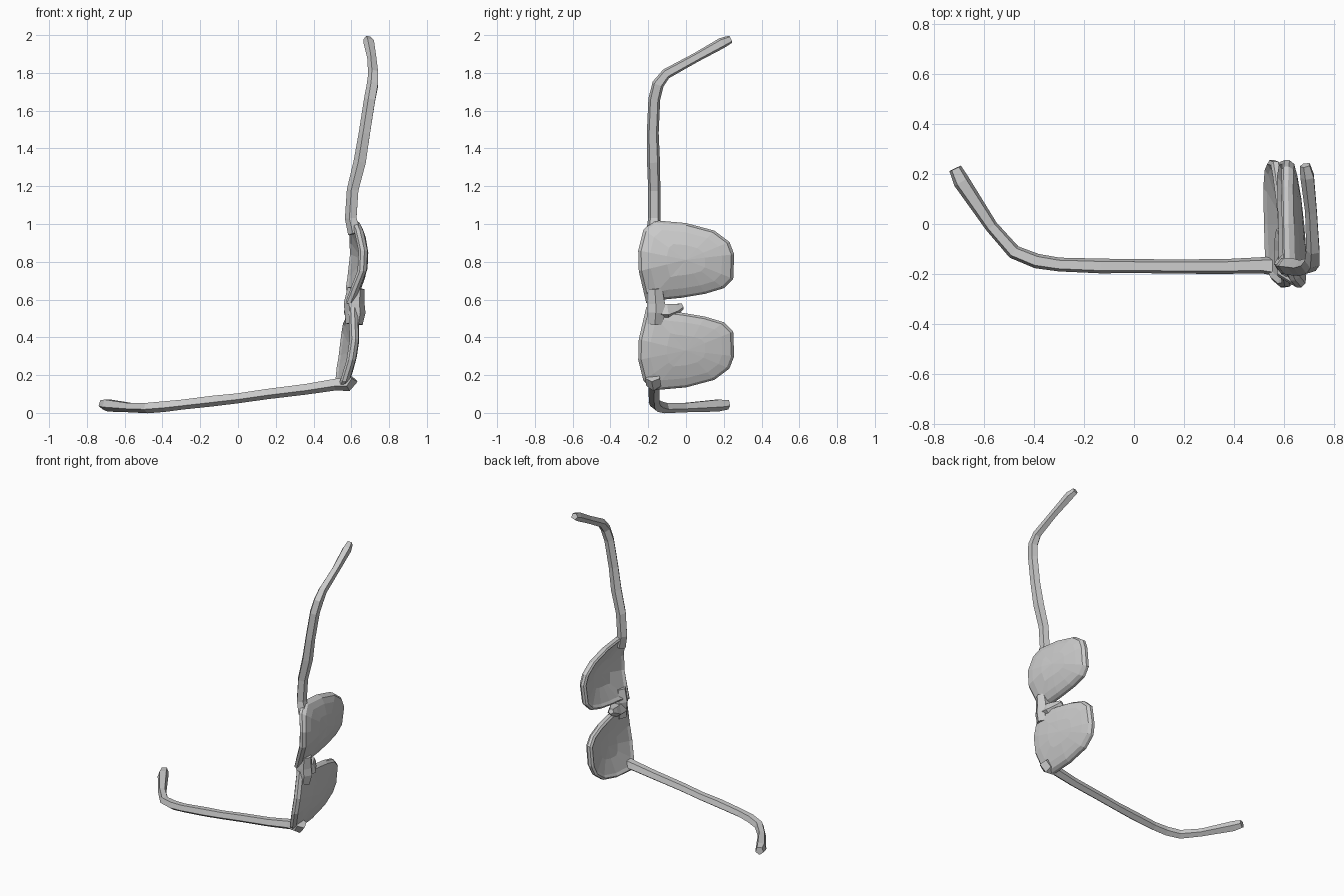
import bpy, bmesh, math
from mathutils import Vector

def finish(bm, name):
    bmesh.ops.recalc_face_normals(bm, faces=bm.faces)
    me = bpy.data.meshes.new(name)
    bm.to_mesh(me)
    bm.free()
    ob = bpy.data.objects.new(name, me)
    bpy.context.collection.objects.link(ob)
    return ob

def bridge_rings(bm, a, b):
    n = len(a)
    for i in range(n):
        bm.faces.new((a[i], a[(i + 1) % n], b[(i + 1) % n], b[i]))

def tube(name, path, sides=5, ref=(0, 1, 0)):
    """Low-poly bar through (x, y, z, radius) points."""
    bm = bmesh.new()
    pts = [Vector(p[:3]) for p in path]
    rings = []
    for i, p in enumerate(pts):
        t = (pts[min(i + 1, len(pts) - 1)] - pts[max(i - 1, 0)]).normalized()
        u = Vector(ref) - t * t.dot(Vector(ref))
        u.normalize()
        w = t.cross(u)
        ring = []
        for k in range(sides):
            a = 2 * math.pi * (k + 0.5) / sides
            ring.append(bm.verts.new(p + path[i][3] * (u * math.cos(a) + w * math.sin(a))))
        rings.append(ring)
    for a, b in zip(rings, rings[1:]):
        bridge_rings(bm, a, b)
    bm.faces.new(rings[0])
    bm.faces.new(rings[-1])
    return finish(bm, name)

# lens outline (y, distance from the bridge centre), shared by both lenses
OUTLINE = [(-0.21, 0.01), (-0.12, 0.03), (-0.02, 0.04), (0.10, 0.06), (0.20, 0.09),
           (0.25, 0.14), (0.255, 0.27), (0.23, 0.335), (0.15, 0.395), (0.0, 0.435),
           (-0.17, 0.45), (-0.225, 0.40), (-0.253, 0.29), (-0.25, 0.18)]

def lens(name, zc, side, x0, tilt, bulge):
    """Curved shell cupped toward -x, with a slightly chamfered rim."""
    bm = bmesh.new()
    cy, cz = 0.0, zc + side * 0.24
    def mid(y, z):
        v = (z - cz) / 0.21
        return x0 + tilt * v - bulge * v * v - 0.05 * ((y + 0.26) / 0.52) ** 2
    def ring(s, dx):
        out = []
        for y, d in OUTLINE:
            yy, zz = cy + (y - cy) * s, cz + (zc + side * d - cz) * s
            out.append(bm.verts.new((mid(yy, zz) + dx, yy, zz)))
        return out
    front = [ring(s, dx) for s, dx in ((0.4, 0.028), (0.75, 0.026), (0.94, 0.022), (1.0, 0.006))]
    back = [ring(s, dx) for s, dx in ((1.0, -0.014), (0.94, -0.026), (0.86, -0.018), (0.4, -0.008))]
    rings = front + back
    for a, b in zip(rings, rings[1:]):
        bridge_rings(bm, a, b)
    for r, dx in ((rings[0], 0.028), (rings[-1], -0.006)):
        c = bm.verts.new((mid(cy, cz) + dx, cy, cz))
        for i in range(len(r)):
            bm.faces.new((r[i], r[(i + 1) % len(r)], c))
    return finish(bm, name)

lens("upper_lens", 0.57, 1, 0.665, 0.008, 0.055)
lens("lower_lens", 0.57, -1, 0.61, 0.033, 0.03)

# nose bridge and its small pad
tube("bridge", [(0.615, -0.165, 0.47, 0.045), (0.62, -0.16, 0.53, 0.055),
                (0.615, -0.16, 0.58, 0.055), (0.625, -0.165, 0.66, 0.045)], 6)
tube("nose_pad", [(0.61, -0.16, 0.54, 0.05), (0.61, -0.10, 0.535, 0.05),
                  (0.595, -0.055, 0.55, 0.035), (0.585, -0.02, 0.565, 0.018)], 5, (0, 0, 1))

# arms, each with a bent ear tip
tube("lower_arm", [(0.60, -0.175, 0.19, 0.042), (0.575, -0.17, 0.155, 0.042),
                   (0.51, -0.165, 0.152, 0.034), (0.36, -0.17, 0.128, 0.031),
                   (0.15, -0.17, 0.102, 0.030), (0.0, -0.168, 0.080, 0.029),
                   (-0.13, -0.168, 0.066, 0.031), (-0.30, -0.162, 0.046, 0.029),
                   (-0.39, -0.148, 0.036, 0.031), (-0.48, -0.112, 0.028, 0.030),
                   (-0.57, -0.010, 0.030, 0.027), (-0.69, 0.17, 0.042, 0.035),
                   (-0.715, 0.222, 0.045, 0.027)], 5, (0, 0, 1))
tube("upper_arm", [(0.62, -0.175, 0.95, 0.038), (0.60, -0.168, 1.03, 0.034),
                   (0.61, -0.168, 1.18, 0.034), (0.648, -0.172, 1.33, 0.036),
                   (0.672, -0.176, 1.48, 0.033), (0.70, -0.168, 1.66, 0.033),
                   (0.715, -0.148, 1.74, 0.033), (0.718, -0.105, 1.795, 0.029),
                   (0.71, 0.05, 1.88, 0.026), (0.695, 0.19, 1.958, 0.030),
                   (0.685, 0.235, 1.978, 0.022)], 5, (1, 0, 0))
